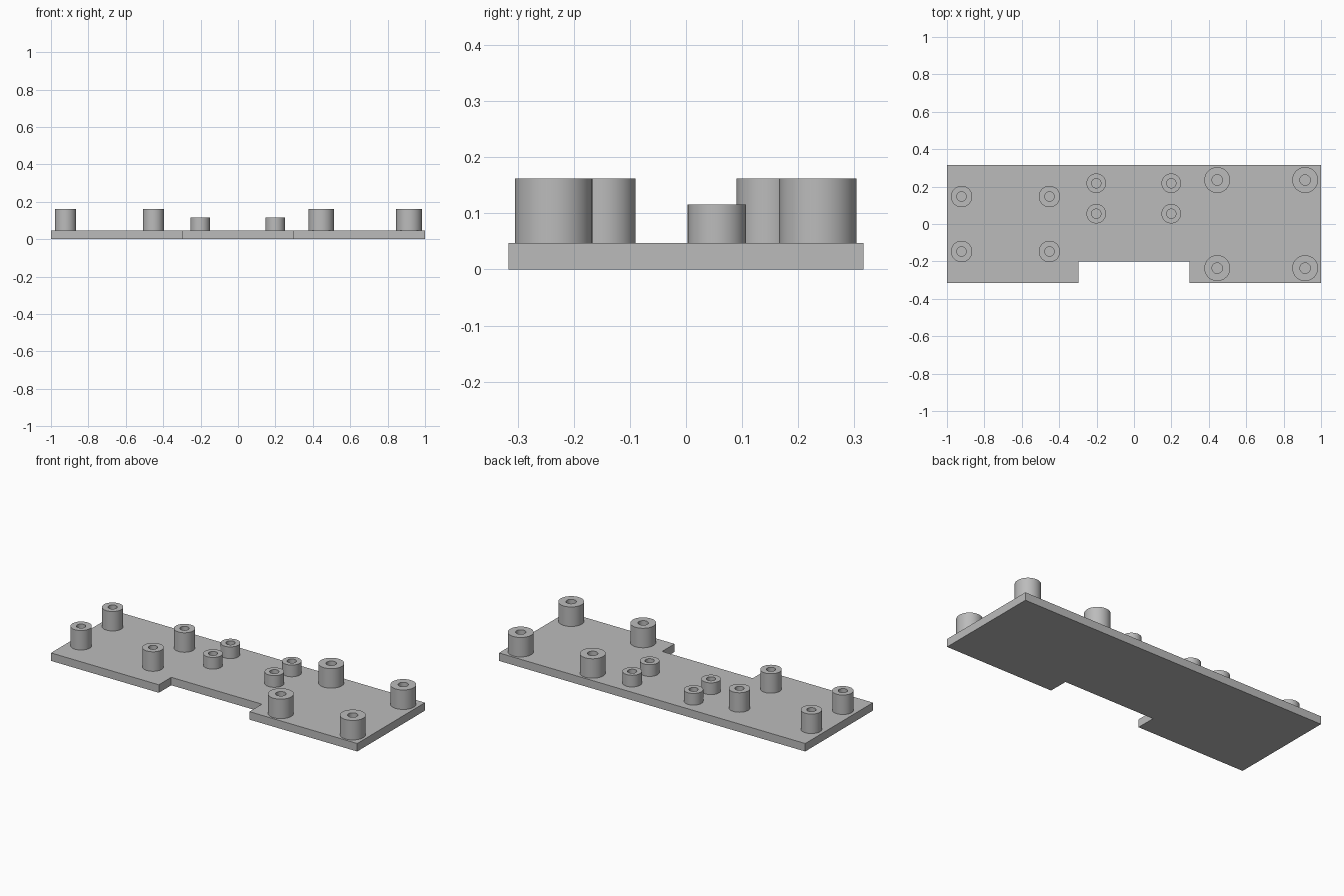
import bpy, bmesh, math

cube = bpy.data.objects.get("Cube")
if cube:
    bpy.data.objects.remove(cube, do_unlink=True)

grey = bpy.data.materials.new("light grey")
grey.use_nodes = True
colour = (0.5, 0.5, 0.5, 1)
grey.diffuse_color = colour
grey.node_tree.nodes["Principled BSDF"].inputs["Base Color"].default_value = colour

PLATE_TOP = 0.047
HALF_DEPTH = 0.316


def add_object(name, bm):
    bmesh.ops.recalc_face_normals(bm, faces=bm.faces)
    mesh = bpy.data.meshes.new(name)
    bm.to_mesh(mesh)
    bm.free()
    mesh.materials.append(grey)
    obj = bpy.data.objects.new(name, mesh)
    bpy.context.collection.objects.link(obj)
    return obj


def make_plate():
    """Flat board with a shallow notch in its front edge."""
    notch, back = 0.296, -0.2
    outline = [(-1, -HALF_DEPTH), (-notch, -HALF_DEPTH), (-notch, back), (notch, back),
               (notch, -HALF_DEPTH), (1, -HALF_DEPTH), (1, HALF_DEPTH), (-1, HALF_DEPTH)]
    bm = bmesh.new()
    base = bm.faces.new([bm.verts.new((x, y, 0)) for x, y in outline])
    # Keep the base and raise a copy of it
    result = bmesh.ops.extrude_face_region(bm, geom=[base], use_keep_orig=True)
    top = [v for v in result["geom"] if isinstance(v, bmesh.types.BMVert)]
    bmesh.ops.translate(bm, verts=top, vec=(0, 0, PLATE_TOP))
    return add_object("base_plate", bm)


def make_post(name, x, y, radius, hole, top):
    """Round standoff with a blind hole, lathed from its wall profile."""
    profile = [(radius, PLATE_TOP), (radius, top), (hole, top), (hole, PLATE_TOP)]
    bm = bmesh.new()
    points = [bm.verts.new((r, 0, z)) for r, z in profile]
    edges = [bm.edges.new(pair) for pair in zip(points, points[1:])]
    bmesh.ops.spin(bm, geom=points + edges, cent=(0, 0, 0), axis=(0, 0, 1),
                   angle=math.tau, steps=64, use_merge=True)
    bmesh.ops.remove_doubles(bm, verts=bm.verts, dist=0.0001)
    post = add_object(name, bm)
    post.location = (x, y, 0)
    bpy.ops.object.select_all(action="DESELECT")
    post.select_set(True)
    bpy.context.view_layer.objects.active = post
    bpy.ops.object.shade_smooth_by_angle(angle=math.radians(30))


make_plate()

# Each group: name, x pair, y pair, outer radius, hole radius, top height
groups = [
    ("right_post", (-0.922, -0.452), (-0.147, 0.147), 0.057, 0.025, 0.162),
    ("centre_post", (-0.202, 0.199), (0.055, 0.218), 0.052, 0.025, 0.116),
    ("left_post", (0.445, 0.915), (-0.236, 0.235), 0.069, 0.028, 0.162),
]
for name, xs, ys, radius, hole, top in groups:
    for x, column in zip(xs, ("outer_right", "outer_left")):
        for y, row in zip(ys, ("front", "back")):
            make_post(f"{name}_{row}_{column}", x, y, radius, hole, top)
